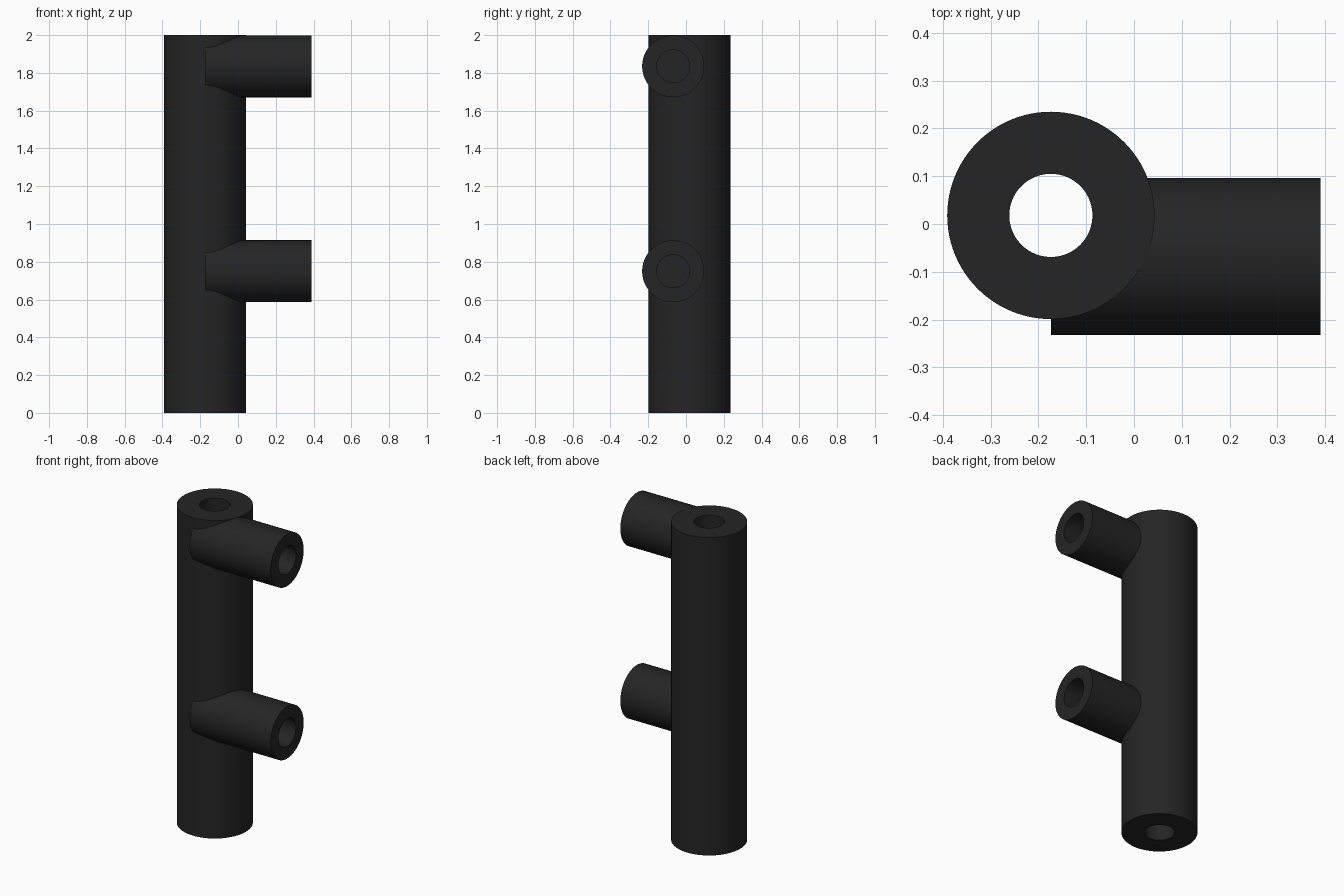
import bpy
import math

if "Cube" in bpy.data.objects:
    bpy.data.objects.remove(bpy.data.objects["Cube"])

# Main pipe axis and sizes
AX, AY = -0.174, 0.018
MAIN_R, BORE_R, SIDE_R = 0.217, 0.087, 0.164
SIDE_Y, END_X = -0.068, 0.39
SIDE_Z = (0.75, 1.835)

black = bpy.data.materials.new("black_plastic")
black.diffuse_color = (0.018, 0.018, 0.018, 1)
black.use_nodes = True
black.node_tree.nodes["Principled BSDF"].inputs["Base Color"].default_value = black.diffuse_color


def upright(name, radius, z0, z1):
    bpy.ops.mesh.primitive_cylinder_add(vertices=96, radius=radius, depth=z1 - z0,
                                        location=(AX, AY, (z0 + z1) / 2))
    return finish(name)


def sideways(name, radius, x0, x1, z):
    bpy.ops.mesh.primitive_cylinder_add(vertices=96, radius=radius, depth=x1 - x0,
                                        location=((x0 + x1) / 2, SIDE_Y, z),
                                        rotation=(0, math.pi / 2, 0))
    return finish(name)


def finish(name):
    ob = bpy.context.object
    ob.name = name
    ob.data.materials.append(black)
    return ob


def combine(target, tool, operation):
    mod = target.modifiers.new(operation.lower(), 'BOOLEAN')
    mod.operation, mod.object, mod.solver = operation, tool, 'EXACT'
    bpy.context.view_layer.objects.active = target
    bpy.ops.object.modifier_apply(modifier=mod.name)
    bpy.data.objects.remove(tool, do_unlink=True)


# Upright pipe with two side branches joined into it
pipe = upright("branched_pipe", MAIN_R, 0, 2)
for z in SIDE_Z:
    combine(pipe, sideways("side_branch", SIDE_R, AX, END_X, z), 'UNION')

# Through bore down the pipe, blind holes in the branch ends
combine(pipe, upright("main_bore", BORE_R, -0.1, 2.1), 'DIFFERENCE')
for z in SIDE_Z:
    combine(pipe, sideways("branch_hole", BORE_R, 0.045, END_X + 0.1, z), 'DIFFERENCE')

# Smooth round walls, crisp rims
bpy.ops.object.select_all(action='DESELECT')
pipe.select_set(True)
bpy.context.view_layer.objects.active = pipe
bpy.ops.object.shade_smooth_by_angle(angle=math.radians(30))
